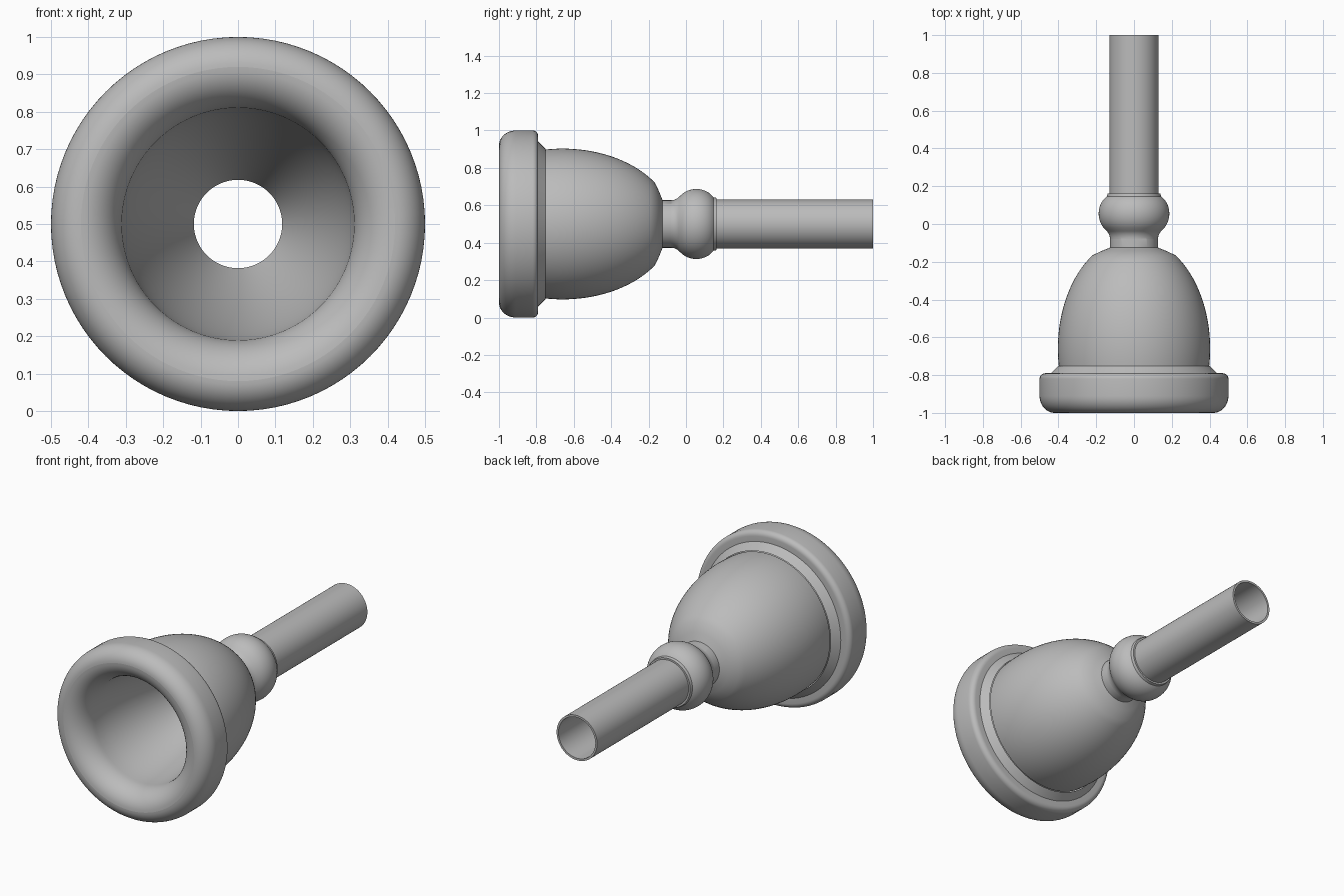
import bpy
import bmesh
from math import cos, sin, pi, radians, sqrt

SEGMENTS = 96
AXIS_Z = 0.5

cube = bpy.data.objects.get("Cube")
if cube:
    bpy.data.objects.remove(cube, do_unlink=True)

metal = bpy.data.materials.new("grey metal")
metal.use_nodes = True
grey = (0.5, 0.5, 0.5, 1)
metal.diffuse_color = grey
metal.node_tree.nodes["Principled BSDF"].inputs["Base Color"].default_value = grey


def arc(r, y, size_r, size_y, start, end, steps=12):
    """Elliptical arc of (radius, y) points; 0 degrees points outward, 90 to the back."""
    angles = [radians(start + (end - start) * i / steps) for i in range(steps + 1)]
    return [(r + size_r * cos(a), y + size_y * sin(a)) for a in angles]


def lathe(name, profile):
    """Turn a (radius, y) profile around the long axis."""
    bm = bmesh.new()
    rings = []
    for r, y in profile:
        rings.append([bm.verts.new((r * cos(2 * pi * j / SEGMENTS), y,
                                    AXIS_Z + r * sin(2 * pi * j / SEGMENTS)))
                      for j in range(SEGMENTS)])
    for a, b in zip(rings, rings[1:]):
        for j in range(SEGMENTS):
            k = (j + 1) % SEGMENTS
            bm.faces.new((a[j], b[j], b[k], a[k]))
    mesh = bpy.data.meshes.new(name)
    bm.to_mesh(mesh)
    bm.free()
    mesh.materials.append(metal)
    obj = bpy.data.objects.new(name, mesh)
    bpy.context.collection.objects.link(obj)
    bpy.ops.object.select_all(action="DESELECT")
    obj.select_set(True)
    bpy.context.view_layer.objects.active = obj
    bpy.ops.object.shade_smooth_by_angle(angle=radians(30))
    return obj


# Rounded rim: inner roll, front edge, side, back edge, bevel to the cup
lathe("rim",
      arc(0.42, -0.87, 0.11, 0.13, -180, -90)
      + arc(0.42, -0.91, 0.08, 0.09, -90, 0)
      + arc(0.47, -0.82, 0.03, 0.03, 0, 90, 6)
      + [(0.44, -0.79)])
lathe("rim_bevel", [(0.44, -0.79), (0.402, -0.752)])

# Outer bowl with its short rear shoulder
bowl = [(0.403 * sqrt(1 - ((y + 0.66) / 0.59) ** 2), y)
        for y in [-0.752 + 0.586 * i / 24 for i in range(25)]]
lathe("cup_outside", bowl + [(0.17, -0.142), (0.127, -0.125)])

# Funnel inside the cup
lathe("cup_inside", [(0.118 + 0.192 * (1 - t ** 1.5), -0.87 + 0.74 * t)
                     for t in [1 - i / 20 for i in range(21)]])

# Neck flaring into the ball collar, with a small ledge at the back
lathe("neck_and_collar",
      [(0.127, -0.125), (0.127, -0.08)]
      + arc(0.187, -0.08, 0.06, 0.06, 180, 130, 6)
      + arc(0.1, 0.055, 0.087, 0.105, -45, 60, 16)
      + [(0.142, 0.152), (0.14, 0.162), (0.13, 0.162)])

# Straight shank with a thin wall and open bore
lathe("shank", [(0.13, 0.162), (0.13, 1), (0.118, 1)])
lathe("bore", [(0.118, 1), (0.118, -0.13)])
